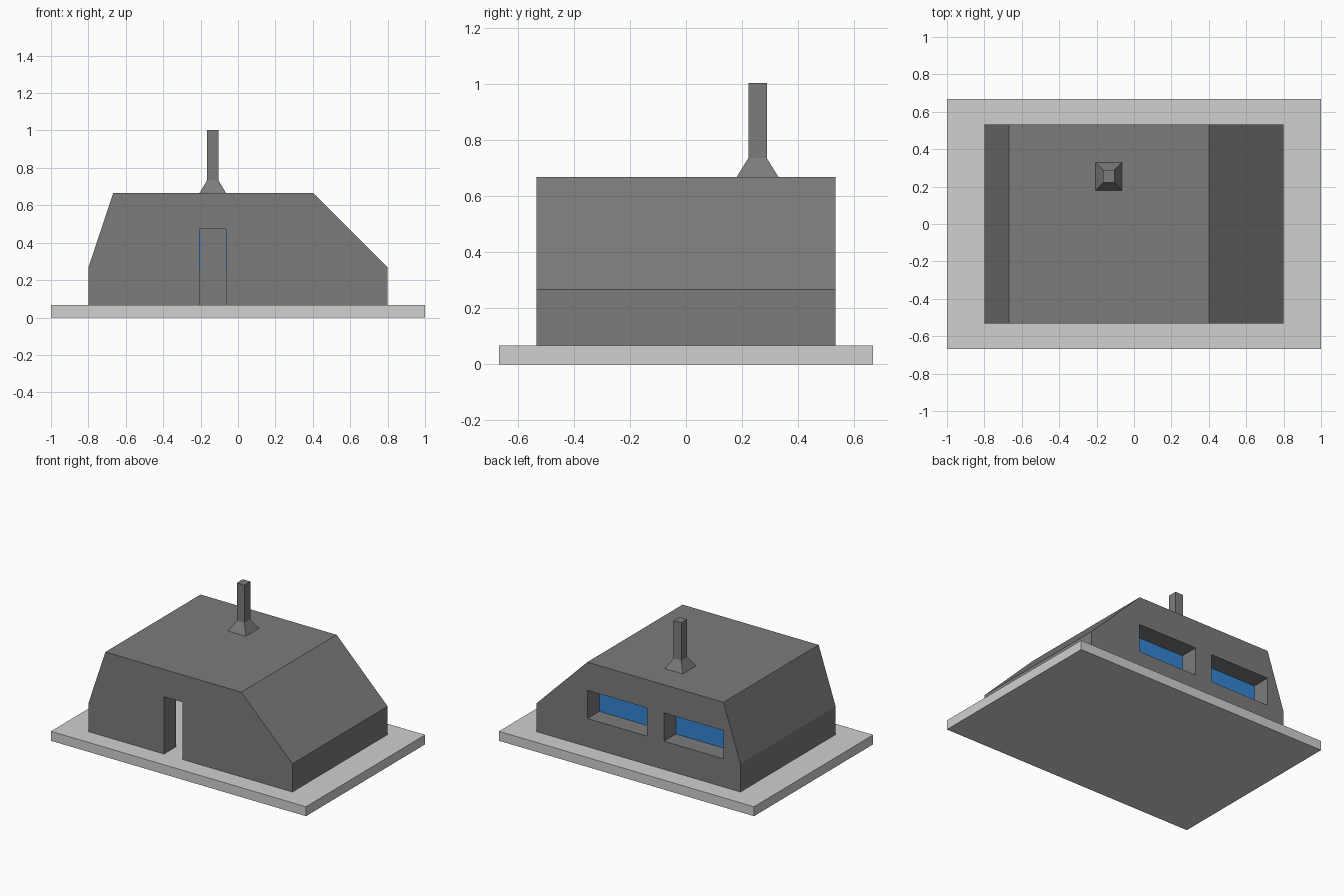
import bpy
import bmesh

old = bpy.data.objects.get("Cube")
if old:
    bpy.data.objects.remove(old, do_unlink=True)


def material(name, color):
    mat = bpy.data.materials.new(name)
    mat.use_nodes = True
    mat.diffuse_color = (*color, 1)
    mat.node_tree.nodes["Principled BSDF"].inputs["Base Color"].default_value = (*color, 1)
    return mat


WALL = material("dark grey walls", (0.2, 0.2, 0.2))
SLAB = material("light grey slab", (0.63, 0.63, 0.63))
GLASS = material("blue glass", (0.033, 0.24, 0.67))


def loft(name, rings, mat):
    """Skin a closed solid through rings of equal point count."""
    bm = bmesh.new()
    loops = [[bm.verts.new(p) for p in ring] for ring in rings]
    for a, b in zip(loops, loops[1:]):
        for i in range(len(a)):
            j = (i + 1) % len(a)
            bm.faces.new((a[i], a[j], b[j], b[i]))
    bm.faces.new(loops[0])
    bm.faces.new(loops[-1])
    bmesh.ops.recalc_face_normals(bm, faces=bm.faces)
    mesh = bpy.data.meshes.new(name)
    bm.to_mesh(mesh)
    bm.free()
    mesh.materials.append(mat)
    obj = bpy.data.objects.new(name, mesh)
    bpy.context.collection.objects.link(obj)
    return obj


def prism(name, profile, y0, y1, mat):
    return loft(name, [[(x, y, z) for x, z in profile] for y in (y0, y1)], mat)


def box(name, x0, x1, y0, y1, z0, z1, mat):
    return prism(name, [(x0, z0), (x1, z0), (x1, z1), (x0, z1)], y0, y1, mat)


def carve(target, cutter):
    """Subtract the cutter from the target and discard it."""
    mod = target.modifiers.new("cut", 'BOOLEAN')
    mod.operation = 'DIFFERENCE'
    mod.solver = 'EXACT'
    mod.object = cutter
    cutter.hide_render = True
    graph = bpy.context.evaluated_depsgraph_get()
    mesh = bpy.data.meshes.new_from_object(target.evaluated_get(graph))
    target.modifiers.clear()
    target.data = mesh
    bpy.data.objects.remove(cutter, do_unlink=True)


# Ground slab
FLOOR = 0.067
box("ground_slab", -1, 1, -0.667, 0.667, 0, FLOOR, SLAB)

# House shell with sloped ends, hollowed by an inset profile
outer = [(-0.8, FLOOR), (0.8, FLOOR), (0.8, 0.267), (0.4, 0.667),
         (-0.667, 0.667), (-0.8, 0.267)]
inner = [(-0.667, 0), (0.667, 0), (0.667, 0.212), (0.346, 0.533),
         (-0.571, 0.533), (-0.667, 0.246)]
house = prism("house_shell", outer, -0.533, 0.533, WALL)
carve(house, prism("room_cutter", inner, -0.4, 0.4, WALL))

# Doorway in the front
carve(house, box("door_cutter", -0.207, -0.063, -0.7, -0.35, 0, 0.473, WALL))

# Two deep windows in the back, glazed at the inner wall face
for side, x0, x1 in (("left", -0.067, 0.4), ("right", -0.667, -0.2)):
    carve(house, box("window_cutter", x0, x1, 0.39, 0.7, 0.267, 0.467, WALL))
    box("window_glass_" + side, x0, x1, 0.393, 0.4, 0.267, 0.467, GLASS)

# Chimney with a flared foot
cx, cy = -0.135, 0.255
rings = []
for hx, hy, z in ((0.071, 0.076, 0.665), (0.03, 0.033, 0.735), (0.03, 0.033, 1.003)):
    rings.append([(cx + sx * hx, cy + sy * hy, z)
                  for sx, sy in ((-1, -1), (1, -1), (1, 1), (-1, 1))])
loft("chimney", rings, WALL)
